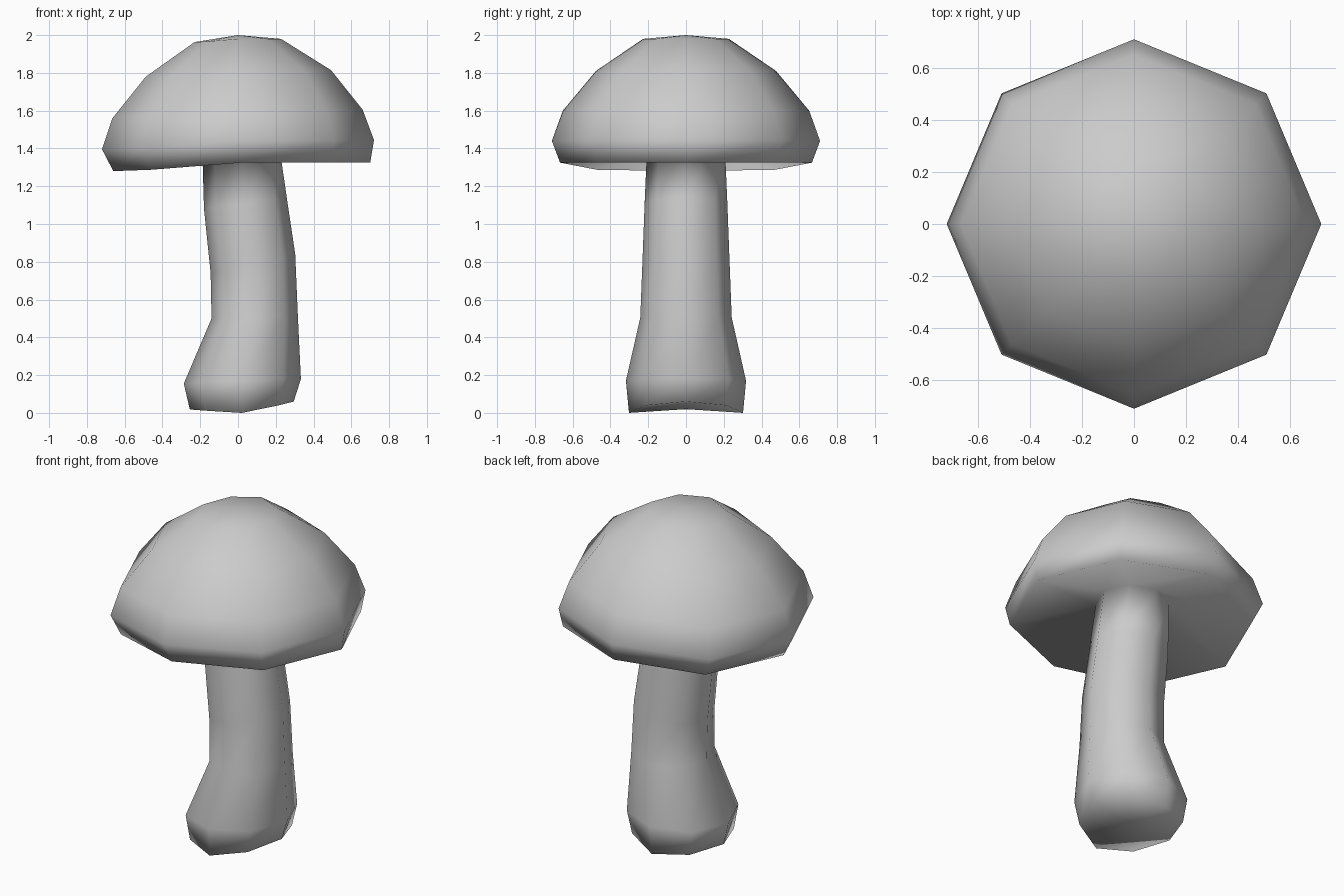
import bpy, bmesh
from math import cos, sin, pi

if "Cube" in bpy.data.objects:
    bpy.data.objects.remove(bpy.data.objects["Cube"])

SIDES = 8

# Rings from foot to crown: x left, x right, y radius, z left, z middle, z right
STEM = [
    (-0.255, 0.295, 0.302, 0.018, 0.0, 0.06),
    (-0.287, 0.333, 0.318, 0.155, 0.17, 0.18),
    (-0.14, 0.317, 0.242, 0.50, 0.505, 0.51),
    (-0.145, 0.303, 0.231, 0.74, 0.79, 0.84),
    (-0.18, 0.258, 0.219, 1.08, 1.11, 1.14),
    (-0.19, 0.215, 0.205, 1.42, 1.43, 1.44),
]
CAP = [
    (-0.66, 0.70, 0.667, 1.28, 1.325, 1.325),
    (-0.72, 0.72, 0.71, 1.395, 1.44, 1.445),
    (-0.665, 0.66, 0.652, 1.56, 1.60, 1.605),
    (-0.488, 0.492, 0.477, 1.78, 1.81, 1.815),
    (-0.23, 0.228, 0.227, 1.963, 1.98, 1.98),
]


def add_ring(bm, power, xl, xr, ry, zl, zm, zr):
    verts = []
    for i in range(SIDES):
        c, s = cos(2 * pi * i / SIDES), sin(2 * pi * i / SIDES)
        x = (xl + xr) / 2 + (xr - xl) / 2 * c
        z = zm + (zr - zm if c > 0 else zl - zm) * abs(c) ** power
        verts.append(bm.verts.new((x, ry * s, z)))
    return verts


def fan(bm, ring, tip):
    v = bm.verts.new(tip)
    for i in range(SIDES):
        bm.faces.new((ring[i], ring[(i + 1) % SIDES], v))


bm = bmesh.new()
rings = [add_ring(bm, 1.2, *r) for r in STEM] + [add_ring(bm, 0.5, *r) for r in CAP]

# Stem wall, hollowed cap underside and cap dome as one continuous skin
for a, b in zip(rings, rings[1:]):
    for i in range(SIDES):
        j = (i + 1) % SIDES
        bm.faces.new((a[i], a[j], b[j], b[i]))

# Foot and crown
fan(bm, rings[0], (0.02, 0, 0.02))
fan(bm, rings[-1], (0.0, 0, 2.0))

bmesh.ops.recalc_face_normals(bm, faces=bm.faces)
for f in bm.faces:
    f.smooth = True
mesh = bpy.data.meshes.new("mushroom")
bm.to_mesh(mesh)
bm.free()
bpy.context.collection.objects.link(bpy.data.objects.new("mushroom", mesh))
